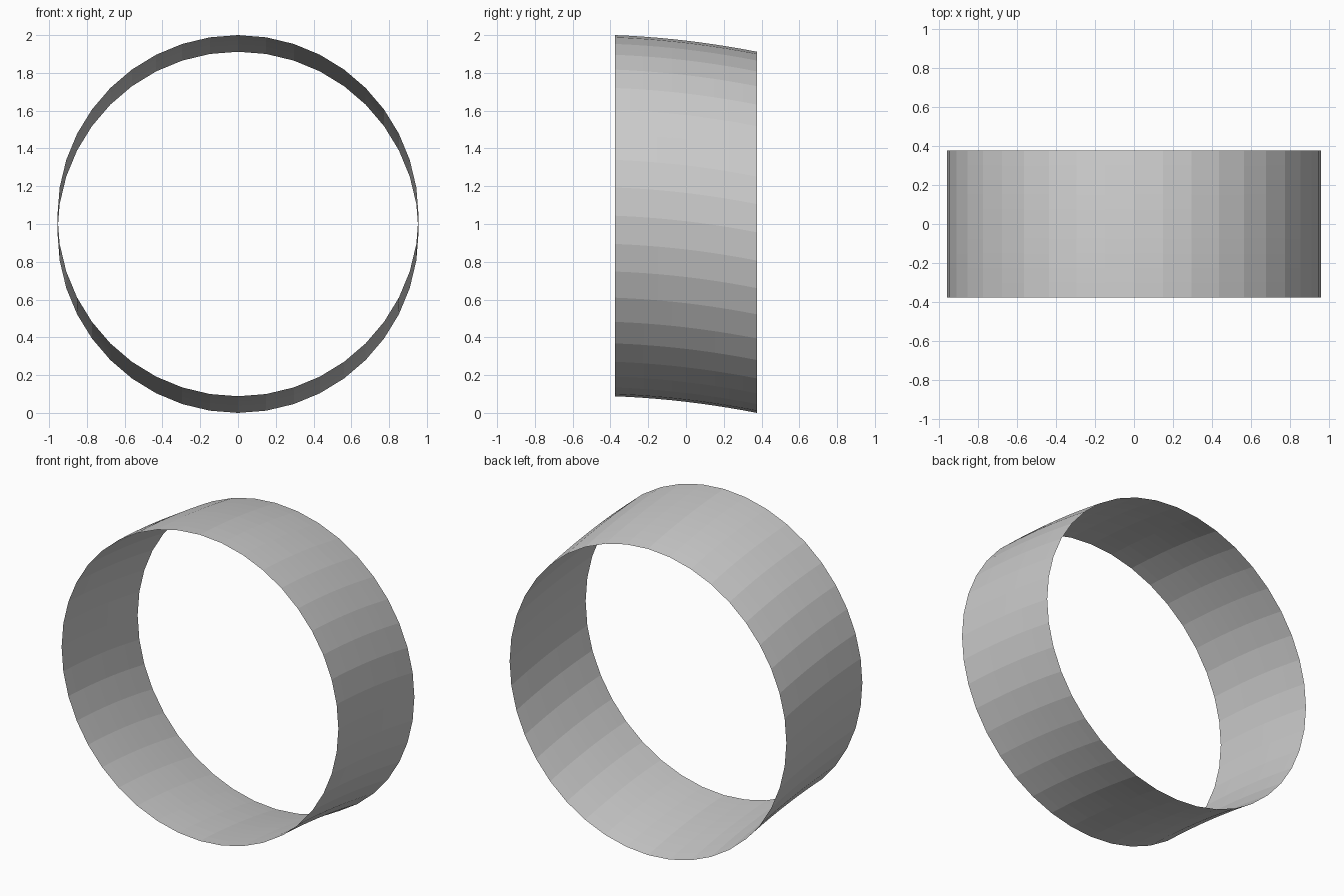
import bpy, bmesh
from mathutils import Matrix, Vector

if "Cube" in bpy.data.objects:
    bpy.data.objects.remove(bpy.data.objects["Cube"])

SIDES, STEPS = 40, 10
RADIUS, LENGTH, DROP = 0.956, 0.75, 0.088


def sag(t):
    """Height lost along the tunnel, steepening toward the back."""
    return DROP * (0.33 * t + 0.67 * t * t)


# Open ring standing upright, facing -y
bm = bmesh.new()
ring = bmesh.ops.create_circle(bm, cap_ends=False, segments=SIDES, radius=RADIUS)
bmesh.ops.rotate(bm, verts=ring["verts"], matrix=Matrix.Rotation(1.5707963, 3, "X"))
bmesh.ops.translate(bm, verts=ring["verts"],
                    vec=(0, -LENGTH / 2, RADIUS + DROP))

# Extrude the ring backwards along the gently falling path
edges = bm.edges[:]
for i in range(STEPS):
    out = bmesh.ops.extrude_edge_only(bm, edges=edges)["geom"]
    verts = [g for g in out if isinstance(g, bmesh.types.BMVert)]
    edges = [g for g in out if isinstance(g, bmesh.types.BMEdge)]
    fall = sag((i + 1) / STEPS) - sag(i / STEPS)
    bmesh.ops.translate(bm, verts=verts, vec=Vector((0, LENGTH / STEPS, -fall)))

# Face normals outward
bm.normal_update()
centre = Vector((0, 0, RADIUS + DROP / 2))
if sum((f.calc_center_median() - centre).dot(f.normal) for f in bm.faces) < 0:
    bmesh.ops.reverse_faces(bm, faces=bm.faces[:])

mesh = bpy.data.meshes.new("curved_tube")
bm.to_mesh(mesh)
bm.free()
tube = bpy.data.objects.new("curved_tube", mesh)
bpy.context.collection.objects.link(tube)
